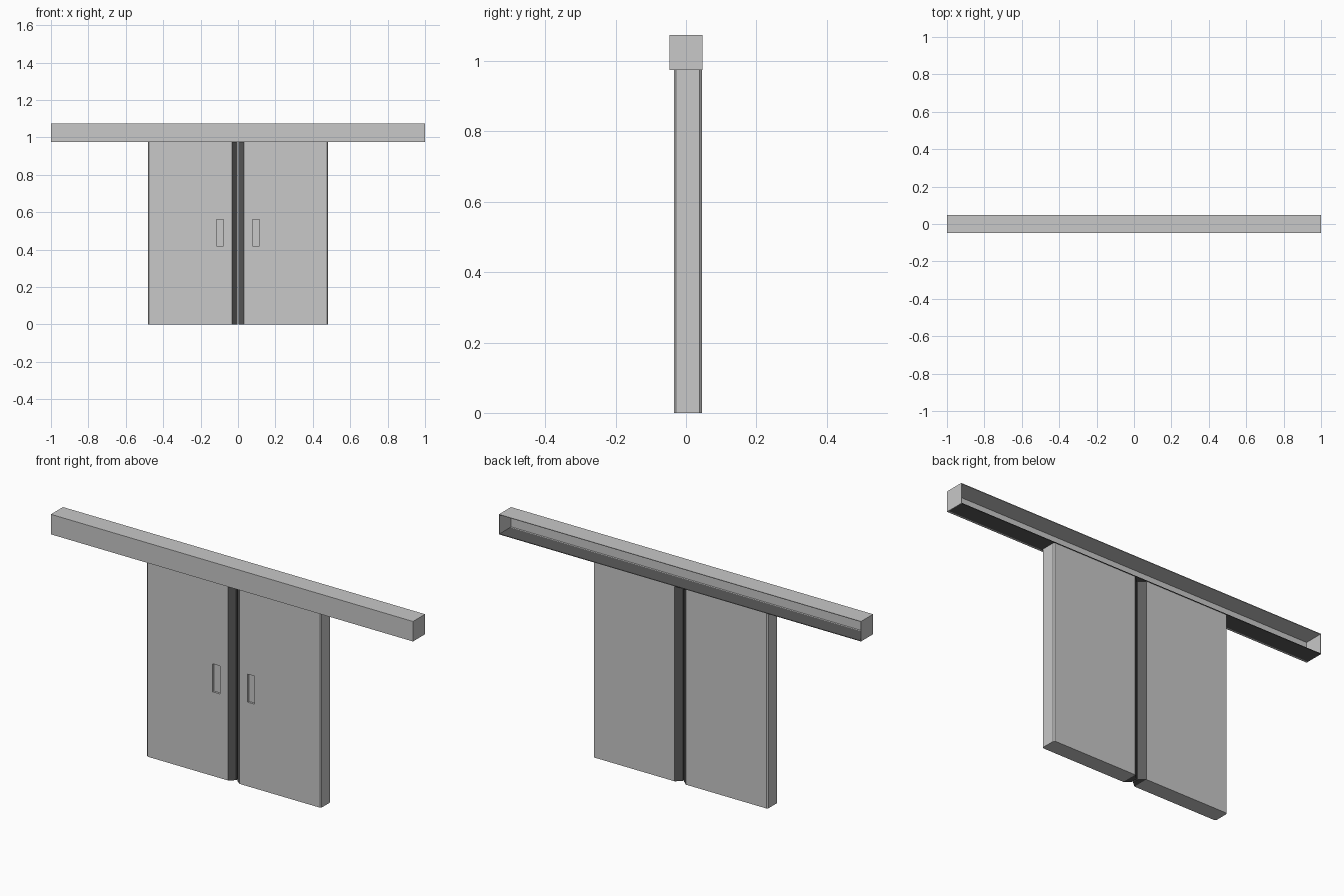
import bpy, bmesh

if "Cube" in bpy.data.objects:
    bpy.data.objects.remove(bpy.data.objects["Cube"])


def material(name, v):
    m = bpy.data.materials.new(name)
    m.diffuse_color = (v, v, v, 1)
    m.use_nodes = True
    m.node_tree.nodes["Principled BSDF"].inputs["Base Color"].default_value = m.diffuse_color
    return m


LIGHT = material("light grey metal", 0.58)
DARK = material("dark rubber", 0.105)


def prism(name, profile, z0, z1, mat):
    """Extrude a closed xy profile from z0 up to z1."""
    bm = bmesh.new()
    face = bm.faces.new([bm.verts.new((x, y, z0)) for x, y in profile])
    ext = bmesh.ops.extrude_face_region(bm, geom=[face])
    top = [v for v in ext["geom"] if isinstance(v, bmesh.types.BMVert)]
    bmesh.ops.translate(bm, verts=top, vec=(0, 0, z1 - z0))
    bmesh.ops.recalc_face_normals(bm, faces=bm.faces[:])
    me = bpy.data.meshes.new(name)
    bm.to_mesh(me)
    bm.free()
    me.materials.append(mat)
    ob = bpy.data.objects.new(name, me)
    bpy.context.collection.objects.link(ob)
    return ob


def box(name, x0, x1, y0, y1, z0, z1, mat):
    return prism(name, [(x0, y0), (x1, y0), (x1, y1), (x0, y1)], z0, z1, mat)


# Track housing: thin shell, open at the back, dark plate underneath
D, T, Z0, Z1 = 0.0475, 0.003, 0.975, 1.075
box("housing_top", -1, 1, -D, D, Z1 - T, Z1, LIGHT)
box("housing_front", -1, 1, -D, -D + T, Z0, Z1 - T, LIGHT)
box("housing_front_lip", -1 + T, 1 - T, -D + T, -D + 0.01, Z0, Z0 + T, LIGHT)
box("housing_bottom_plate", -1 + T, 1 - T, -D + 0.01, D, Z0, Z0 + T, DARK)

# Door panels, mirrored left and right
F, B, C = -0.034, 0.045, 0.006
for side, s in (("left", -1), ("right", 1)):
    box(f"housing_end_{side}", s * (1 - T), s, -D + T, D, Z0, Z1 - T, LIGHT)

    # Panel with chamfered outer edge
    panel = [(0.031, F), (0.482 - C, F), (0.482, F + C),
             (0.482, B - C), (0.482 - C, B), (0.031, B)]
    door = prism(f"door_{side}", [(s * x, y) for x, y in panel], 0, Z0, LIGHT)

    # Tapered rubber seal on the meeting edge
    seal = [(0.031, F), (0.003, F + 0.024), (0.003, B - 0.024), (0.031, B)]
    prism(f"seal_{side}", [(s * x, y) for x, y in seal], 0, Z0, DARK)

    # Recessed hand pull cut into the front
    cut = box(f"pull_cutter_{side}", s * 0.077, s * 0.116, F - 0.05, F + 0.01,
              0.42, 0.56, LIGHT)
    cut.hide_render = True
    cut.display_type = 'WIRE'
    mod = door.modifiers.new("hand_pull", 'BOOLEAN')
    mod.operation = 'DIFFERENCE'
    mod.solver = 'EXACT'
    mod.object = cut
